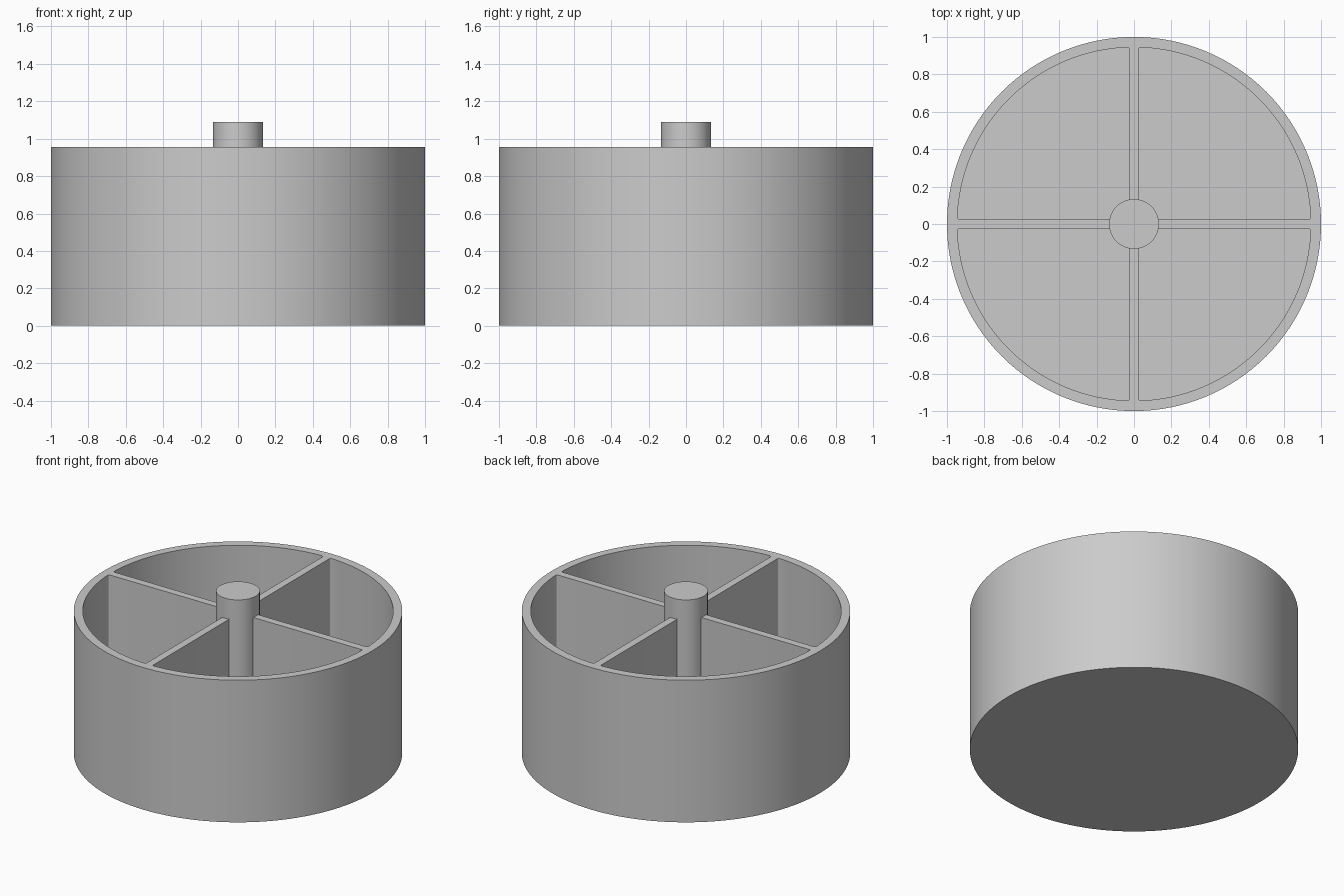
import bpy, bmesh
from math import sin, cos, asin, pi
from mathutils import Matrix

if "Cube" in bpy.data.objects:
    bpy.data.objects.remove(bpy.data.objects["Cube"])

R, WALL, RIB = 1.0, 0.055, 0.05      # outer radius, wall and rib thickness
HEIGHT, FLOOR = 0.955, 0.05          # rim height, floor thickness
POST_R, POST_TOP = 0.133, 1.09
SEGMENTS = 128

grey = bpy.data.materials.new("plain grey")
grey.use_nodes = True
grey.diffuse_color = (0.6, 0.6, 0.6, 1)
grey.node_tree.nodes["Principled BSDF"].inputs["Base Color"].default_value = (0.6, 0.6, 0.6, 1)


def make_object(name, bm):
    bmesh.ops.recalc_face_normals(bm, faces=bm.faces)
    mesh = bpy.data.meshes.new(name)
    bm.to_mesh(mesh)
    bm.free()
    mesh.materials.append(grey)
    obj = bpy.data.objects.new(name, mesh)
    bpy.context.collection.objects.link(obj)
    return obj


def cylinder(name, radius, bottom, top, segments):
    bm = bmesh.new()
    bmesh.ops.create_cone(bm, cap_ends=True, segments=segments, radius1=radius,
                          radius2=radius, depth=top - bottom,
                          matrix=Matrix.Translation((0, 0, (bottom + top) / 2)))
    return make_object(name, bm)


def smooth(obj):
    bpy.ops.object.select_all(action="DESELECT")
    obj.select_set(True)
    bpy.context.view_layer.objects.active = obj
    bpy.ops.object.shade_smooth_by_angle(angle=pi / 6)


# Four quarter-round pockets with softened outer corners
bm = bmesh.new()
inner, half, steps = R - WALL, RIB / 2, 32
start = asin(half / inner)
angles = [start + (pi / 2 - 2 * start) * i / steps for i in range(steps + 1)]
outline = [(half, half)] + [(inner * cos(a), inner * sin(a)) for a in angles]
for quarter in range(4):
    turn = Matrix.Rotation(quarter * pi / 2, 3, "Z")
    low = [bm.verts.new(turn @ Matrix.Identity(3).col[0] * x + turn.col[1] * y
                        + Matrix.Identity(3).col[2] * FLOOR) for x, y in outline]
    face = bm.faces.new(low)
    result = bmesh.ops.extrude_face_region(bm, geom=[face])
    high = [g for g in result["geom"] if isinstance(g, bmesh.types.BMVert)]
    bmesh.ops.translate(bm, verts=high, vec=(0, 0, HEIGHT))
    corners = [e for v in (low[1], low[-1]) for e in v.link_edges
               if abs(e.verts[0].co.z - e.verts[1].co.z) > 0.5]
    bmesh.ops.bevel(bm, geom=corners, offset=0.012, segments=3, profile=0.5,
                    affect="EDGES")
pockets = make_object("pocket_cutter", bm)
pockets.hide_render = True

# Drum with rim, floor and cross ribs in one piece
drum = cylinder("divided_drum", R, 0, HEIGHT, SEGMENTS)
cut = drum.modifiers.new("pockets", "BOOLEAN")
cut.operation = "DIFFERENCE"
cut.solver = "EXACT"
cut.object = pockets
bpy.context.view_layer.objects.active = drum
bpy.ops.object.modifier_apply(modifier=cut.name)
bpy.data.objects.remove(pockets)
smooth(drum)

# Centre post rising above the ribs
smooth(cylinder("centre_post", POST_R, FLOOR / 2, POST_TOP, 64))
